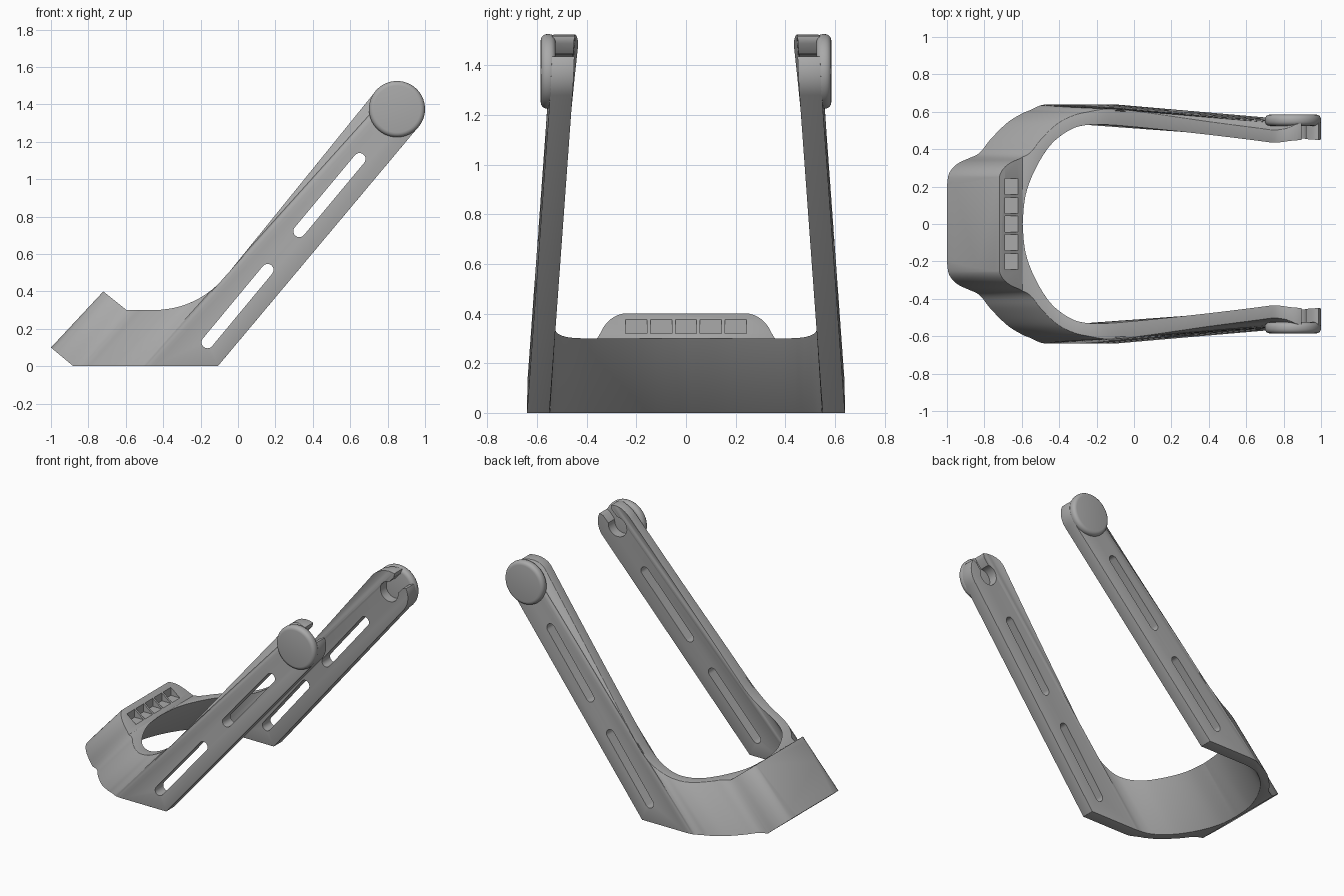
import bpy, bmesh, math
from mathutils import Vector

old = bpy.data.objects.get("Cube")
if old:
    bpy.data.objects.remove(old, do_unlink=True)

grey = bpy.data.materials.new("plain_grey")
grey.use_nodes = True
colour = (0.4, 0.4, 0.4, 1)
grey.diffuse_color = colour
grey.node_tree.nodes["Principled BSDF"].inputs["Base Color"].default_value = colour

TILT = math.radians(48)      # direction in which the band is swept
ARM = math.radians(50.1)     # direction of the arms
KNOB = Vector((0.85, 1.375))  # x, z of the arm ends
RADIUS = 0.149


def prism(name, points, sweep):
    """Solid made by sweeping a closed 3D outline."""
    bm = bmesh.new()
    face = bm.faces.new([bm.verts.new(p) for p in points])
    top = bmesh.ops.extrude_face_region(bm, geom=[face])
    moved = [g for g in top["geom"] if isinstance(g, bmesh.types.BMVert)]
    bmesh.ops.translate(bm, verts=moved, vec=sweep)
    bmesh.ops.recalc_face_normals(bm, faces=bm.faces)
    mesh = bpy.data.meshes.new(name)
    bm.to_mesh(mesh)
    bm.free()
    mesh.materials.append(grey)
    ob = bpy.data.objects.new(name, mesh)
    bpy.context.collection.objects.link(ob)
    return ob


def side_prism(name, outline, y0=-1, y1=1):
    return prism(name, [(x, y0, z) for x, z in outline], (0, y1 - y0, 0))


def arc(centre, r, a0, a1, n):
    return [(centre[0] + r * math.cos(math.radians(a0 + (a1 - a0) * i / n)),
             centre[1] + r * math.sin(math.radians(a0 + (a1 - a0) * i / n)))
            for i in range(n + 1)]


def smooth_path(pts, n=5):
    """Rounded curve through a few points."""
    p = [Vector(q) for q in pts]
    p = [p[0]] + p + [p[-1]]
    out = []
    for i in range(1, len(p) - 2):
        a, b, c, d = p[i - 1:i + 3]
        for k in range(n):
            t = k / n
            out.append((b * 2 + (c - a) * t + (a * 2 - b * 5 + c * 4 - d) * t ** 2
                        + (b * 3 - a - c * 3 + d) * t ** 3) / 2)
    return out + [p[-1]]


def boolean(ob, other, how):
    m = ob.modifiers.new(how.lower(), "BOOLEAN")
    m.object, m.operation, m.solver = other, how, "EXACT"
    other.hide_render = True
    helpers.append(other)


def bake(ob):
    dg = bpy.context.evaluated_depsgraph_get()
    mesh = bpy.data.meshes.new_from_object(ob.evaluated_get(dg))
    ob.modifiers.clear()
    ob.data = mesh


def finish(ob):
    bpy.ops.object.select_all(action="DESELECT")
    ob.select_set(True)
    bpy.context.view_layer.objects.active = ob
    bpy.ops.object.shade_smooth_by_angle(angle=math.radians(35))


helpers = []

# U-shaped band and arms: cross-section swept along the tilt
outer = smooth_path([(-0.81, 0.2), (-0.8, 0.26), (-0.77, 0.3), (-0.72, 0.33), (-0.65, 0.355),
                     (-0.61, 0.385), (-0.572, 0.45), (-0.505, 0.54), (-0.446, 0.59),
                     (-0.41, 0.61), (-0.37, 0.635), (-0.334, 0.64)]) + [Vector((0.3, 0.64))]
inner = smooth_path([(-0.643, 0), (-0.632, 0.15), (-0.594, 0.29), (-0.534, 0.42),
                     (-0.46, 0.51), (-0.41, 0.54), (-0.35, 0.55)]) + [Vector((0.3, 0.55))]


def flip(path):
    return [Vector((p.x, -p.y)) for p in path]


loop = outer[::-1] + flip(outer) + flip(inner)[::-1] + inner[1:]
c, s = math.cos(TILT), math.sin(TILT)
start = Vector((-c, 0, -s))
body = prism("band_and_arms", [start + Vector((s * p.x, p.y, -c * p.x)) for p in loop],
             (4 * c, 0, 4 * s))

# Side outline
curve = []
a, b, d = Vector((-0.46, 0.3)), Vector((-0.217, 0.3)), Vector((-0.06, 0.488))
for i in range(13):
    t = i / 12
    curve.append(a * (1 - t) ** 2 + b * 2 * t * (1 - t) + d * t * t)
outline = [(-0.108, 0), (-0.88, 0), (-1, 0.1), (-0.72, 0.4), (-0.595, 0.3)] + curve
outline += arc(KNOB, RADIUS, 140, -40, 24)
boolean(body, side_prism("side_cutter", outline), "INTERSECT")
bake(body)

# Softened edges
bevel = body.modifiers.new("soft_edges", "BEVEL")
bevel.width, bevel.segments, bevel.angle_limit = 0.014, 3, math.radians(40)
bake(body)

# Long slots in both arms
for low, high in (((-0.163, 0.128), (0.158, 0.515)), ((0.328, 0.722), (0.65, 1.108))):
    ang = math.degrees(ARM)
    shape = arc(low, 0.032, ang + 90, ang + 270, 10) + arc(high, 0.032, ang - 90, ang + 90, 10)
    boolean(body, side_prism("slot_cutter", shape), "DIFFERENCE")

# Clip opening at the arm ends
k = math.radians(48)
along, across = Vector((math.cos(k), math.sin(k))), Vector((-math.sin(k), math.cos(k)))
clip = arc(KNOB, 0.07, 48 + 40, 48 + 320, 20)
mouth = [(0.11, -0.045), (0.13, -0.055), (0.16, -0.085), (0.16, 0.085), (0.13, 0.055), (0.11, 0.045)]
clip += [KNOB + along * p + across * q for p, q in mouth]
boolean(body, side_prism("clip_cutter", clip), "DIFFERENCE")

# Row of five stepped notches on the front block
for i in range(-2, 3):
    y = i * 0.1
    step = [(-0.69, 0.32), (-0.5, 0.32), (-0.5, 0.5), (-0.69, 0.5)]
    boolean(body, side_prism("notch_cutter", step, y - 0.043, y + 0.043), "DIFFERENCE")
bake(body)

# Arms lean inwards towards their ends
for v in body.data.vertices:
    t = v.co.x * math.cos(ARM) + v.co.z * math.sin(ARM)
    weight = min(1, max(0, (abs(v.co.y) - 0.4) / 0.12))
    v.co.y -= math.copysign(0.056 * max(0, t + 0.06) * weight, v.co.y)
finish(body)

# Round caps on the outside of the arm ends
for name, side in (("left_cap", 1), ("right_cap", -1)):
    cap = side_prism(name, arc(KNOB, 0.15, 0, 355, 71), *sorted((side * 0.525, side * 0.585)))
    m = cap.modifiers.new("rounded", "BEVEL")
    m.width, m.segments, m.angle_limit = 0.025, 4, math.radians(40)
    bake(cap)
    finish(cap)

for h in helpers:
    bpy.data.objects.remove(h, do_unlink=True)
